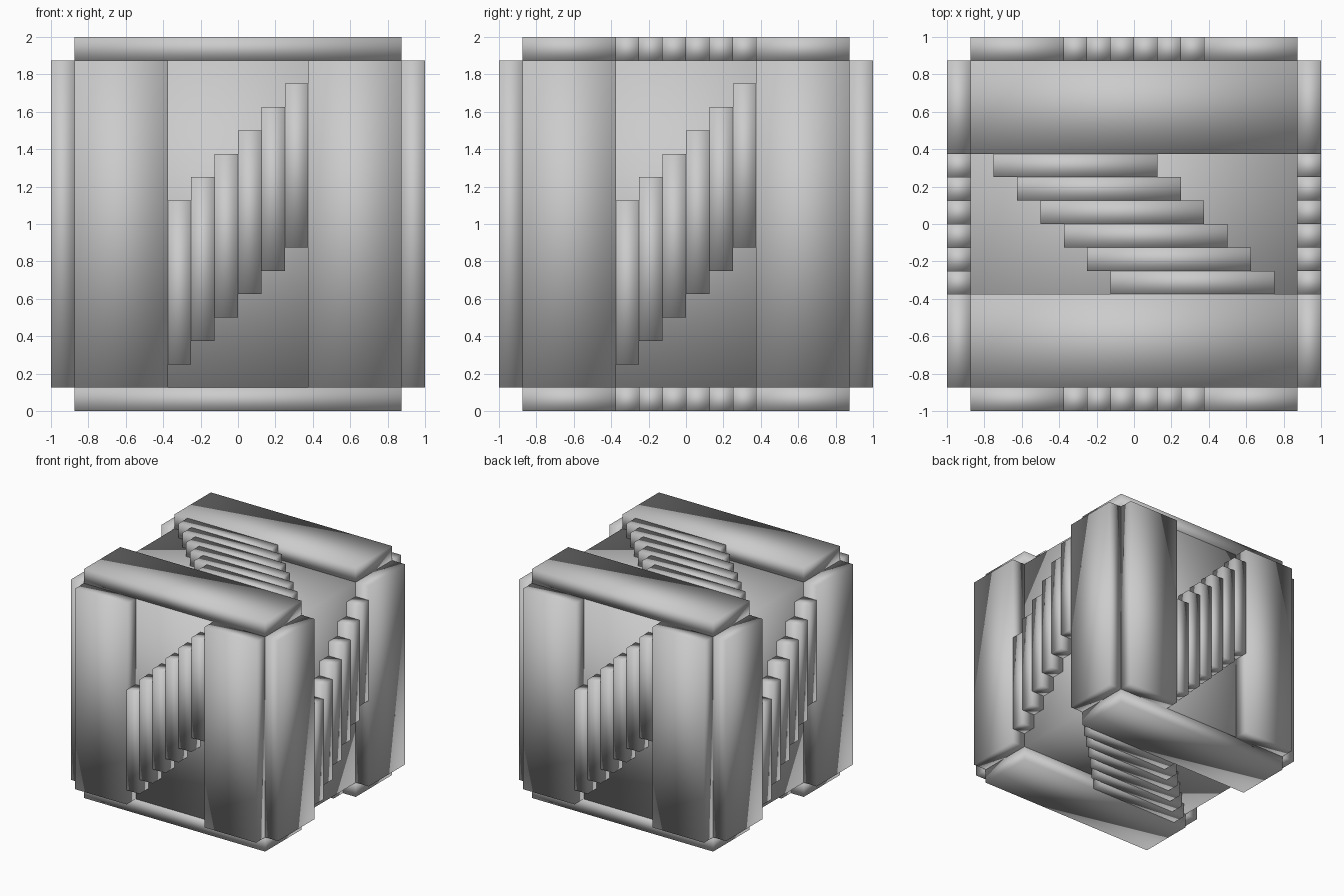
import bpy
import math
from mathutils import Matrix, Vector

if "Cube" in bpy.data.objects:
    bpy.data.objects.remove(bpy.data.objects["Cube"])

CORE = 0.875    # half size of the inner cube
DEPTH = 0.125   # thickness of planks and slats
CENTRE = Matrix.Translation((0, 0, 1))


def box(name, centre, size, rot):
    """Smooth-shaded box placed relative to the crate centre, turned by rot."""
    bpy.ops.mesh.primitive_cube_add(size=1)
    ob = bpy.context.object
    ob.name = name
    place = CENTRE @ rot @ Matrix.Translation(Vector(centre)) @ Matrix.Diagonal((*size, 1))
    ob.data.transform(place)
    for p in ob.data.polygons:
        p.use_smooth = True
    return ob


# Orientation of each crate side, starting from the front (-y)
def turn_z(deg):
    return Matrix.Rotation(math.radians(deg), 4, 'Z')


top = Matrix(((0, 0, 1, 0), (-1, 0, 0, 0), (0, -1, 0, 0), (0, 0, 0, 1)))
sides = {
    "front": turn_z(0),
    "right": turn_z(90),
    "back": turn_z(180),
    "left": turn_z(270),
    "top": top,
    "bottom": Matrix.Rotation(math.pi, 4, 'X') @ top,
}

# Inner cube
box("crate_core", (0, 0, 0), (2 * CORE,) * 3, Matrix.Identity(4))

y = -(CORE + DEPTH / 2)
for side, rot in sides.items():
    # Two wide planks along the edges
    for s in (-1, 1):
        box(f"{side}_plank", (s * 0.625, y, 0), (0.5, DEPTH, 2 * CORE), rot)
    # Six staggered slats forming the diagonal brace
    for i in range(6):
        offset = -0.3125 + 0.125 * i
        box(f"{side}_slat", (offset, y, offset), (0.125, DEPTH, 0.875), rot)
